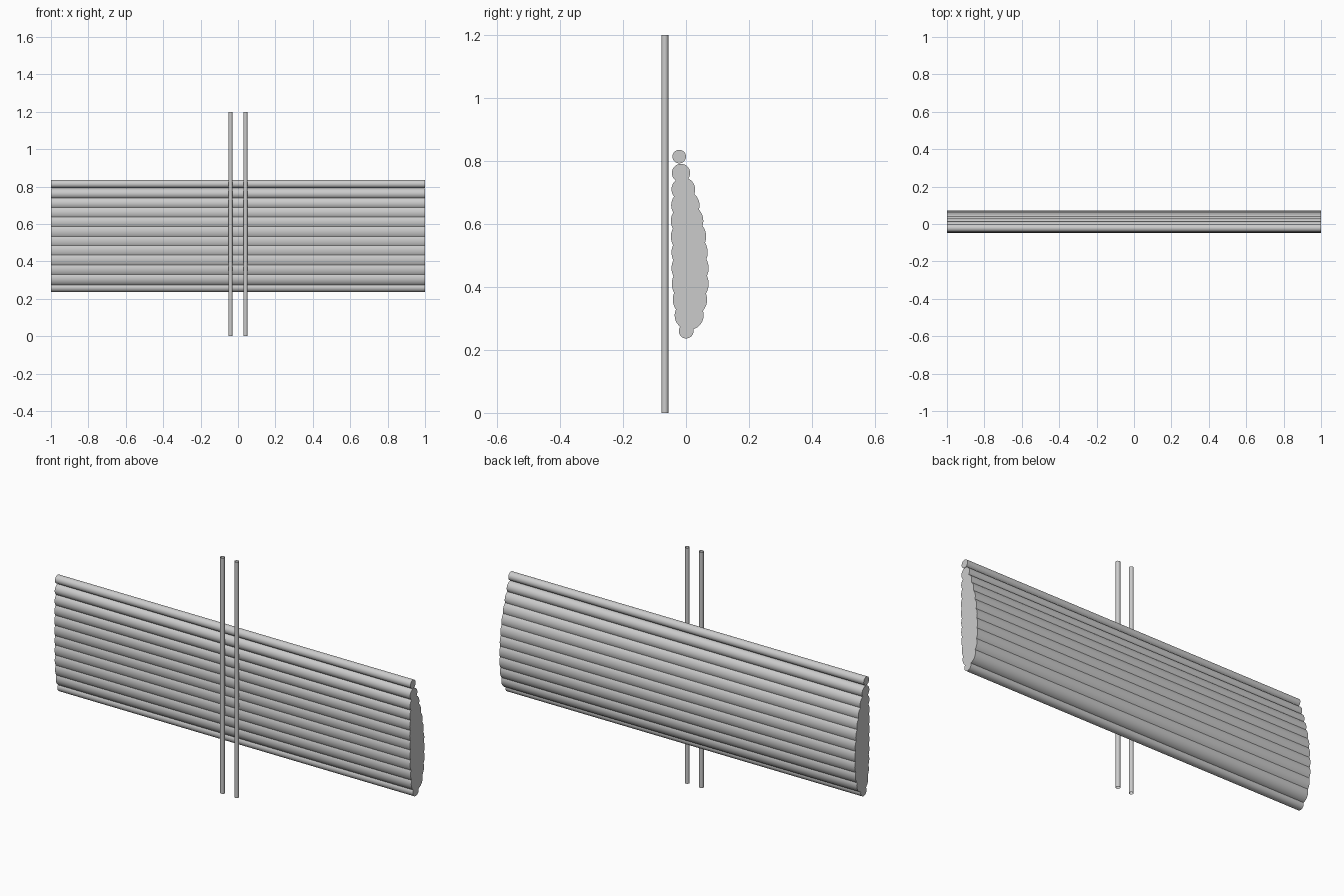
import bpy
import math

if "Cube" in bpy.data.objects:
    bpy.data.objects.remove(bpy.data.objects["Cube"], do_unlink=True)

grey = bpy.data.materials.new("light grey")
grey.use_nodes = True
grey.diffuse_color = (0.6, 0.6, 0.6, 1)
grey.node_tree.nodes["Principled BSDF"].inputs["Base Color"].default_value = (0.6, 0.6, 0.6, 1)


def cylinder(name, radius, length, location, rotation=(0, 0, 0), cap="NGON", sides=48):
    bpy.ops.mesh.primitive_cylinder_add(vertices=sides, radius=radius, depth=length,
                                        end_fill_type=cap, location=location, rotation=rotation)
    obj = bpy.context.object
    obj.name = name
    obj.data.materials.append(grey)
    bpy.ops.object.shade_smooth_by_angle(angle=math.radians(40))
    return obj


# Wing: overlapping horizontal tubes, each given as height, front edge, back edge
SECTIONS = [
    (0.26, -0.023, 0.024), (0.31, -0.036, 0.056), (0.36, -0.042, 0.067),
    (0.41, -0.045, 0.072), (0.46, -0.046, 0.072), (0.51, -0.046, 0.069),
    (0.56, -0.048, 0.064), (0.61, -0.048, 0.055), (0.66, -0.047, 0.043),
    (0.71, -0.046, 0.029), (0.762, -0.045, 0.013), (0.814, -0.043, 0.0),
]
for i, (z, front, back) in enumerate(SECTIONS):
    cylinder(f"wing_tube_{i + 1}", (back - front) / 2, 2.0,
             (0, (front + back) / 2, z), (0, math.pi / 2, 0))

# Two upright open poles in front of the wing
for side, x in (("left", 0.04), ("right", -0.04)):
    cylinder(f"{side}_pole", 0.011, 1.2, (x, -0.067, 0.6), cap="NOTHING", sides=24)
